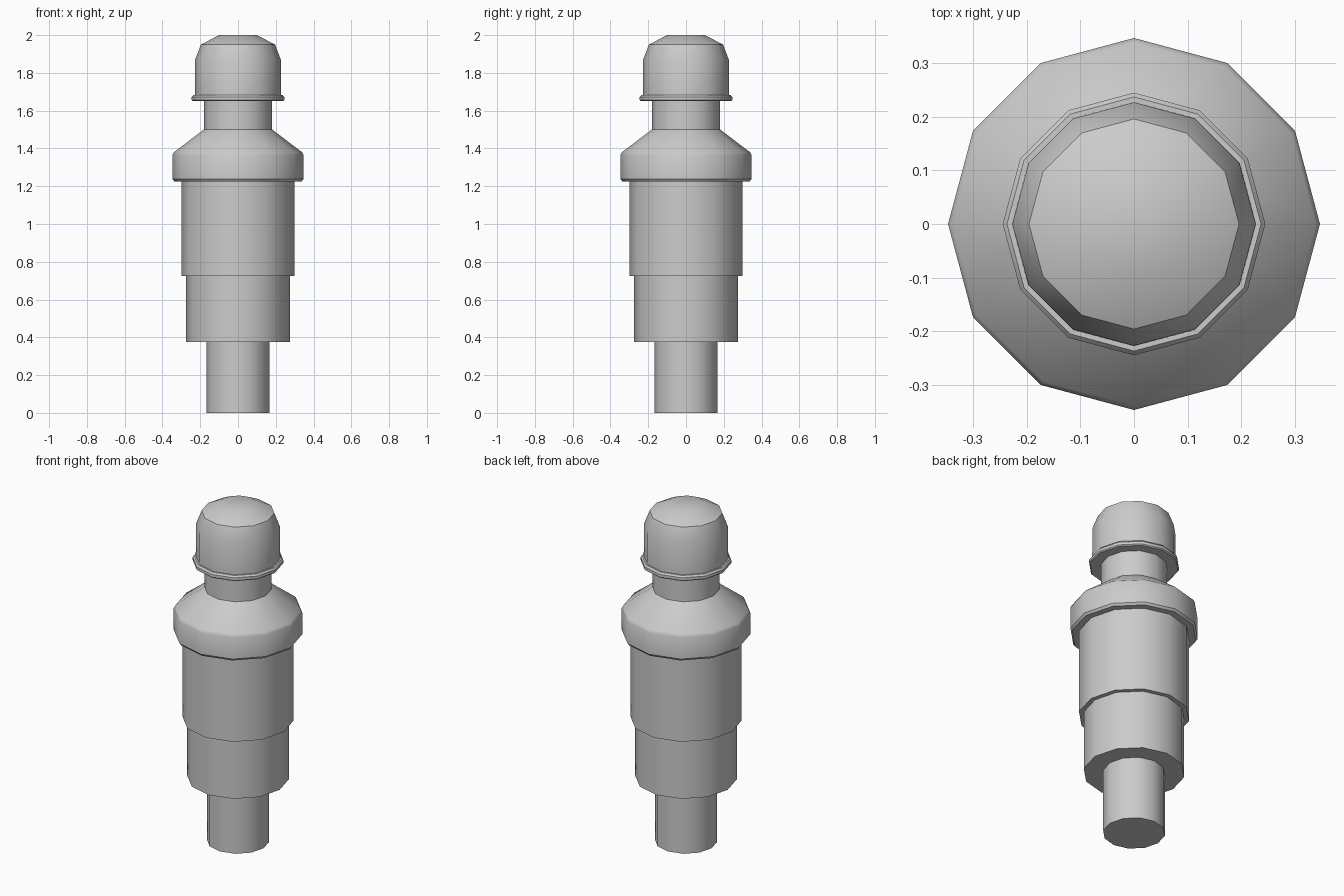
import bpy, bmesh
from math import radians, cos, sin, tau

if "Cube" in bpy.data.objects:
    bpy.data.objects.remove(bpy.data.objects["Cube"])

SIDES = 12


def lathe(name, profile):
    """Spin an (r, z) profile, listed bottom to top, into a 12-sided part."""
    bm = bmesh.new()
    rings = []
    for r, z in profile:
        if r == 0:
            rings.append([bm.verts.new((0, 0, z))] * SIDES)
        else:
            rings.append([bm.verts.new((r * cos(tau * i / SIDES), r * sin(tau * i / SIDES), z))
                          for i in range(SIDES)])
    for low, high in zip(rings, rings[1:]):
        for i in range(SIDES):
            j = (i + 1) % SIDES
            corners = dict.fromkeys((low[i], low[j], high[j], high[i]))
            bm.faces.new(list(corners))
    bmesh.ops.recalc_face_normals(bm, faces=bm.faces)
    mesh = bpy.data.meshes.new(name)
    bm.to_mesh(mesh)
    bm.free()
    obj = bpy.data.objects.new(name, mesh)
    bpy.context.collection.objects.link(obj)
    bpy.ops.object.select_all(action='DESELECT')
    obj.select_set(True)
    bpy.context.view_layer.objects.active = obj
    bpy.ops.object.shade_smooth_by_angle(angle=radians(35))
    return obj


# Each profile starts on the radius where the part below it ends
parts = {
    "base_pin": [(0, 0), (0.168, 0), (0.168, 0.375)],
    "lower_sleeve": [(0.168, 0.375), (0.274, 0.375), (0.274, 0.725)],
    "main_body": [(0.274, 0.725), (0.30, 0.725), (0.30, 1.225)],
    # Bevelled collar with a sloping shoulder
    "collar": [(0.30, 1.225), (0.337, 1.225), (0.347, 1.238), (0.347, 1.365),
               (0.339, 1.38), (0.181, 1.50)],
    "neck": [(0.181, 1.50), (0.181, 1.65)],
    # Thin lip under the cap
    "cap_lip": [(0.181, 1.65), (0.239, 1.65), (0.245, 1.656), (0.245, 1.672),
                (0.237, 1.682), (0.228, 1.682)],
    "domed_cap": [(0.228, 1.682), (0.227, 1.87), (0.196, 1.95), (0.10, 2.0), (0, 2.0)],
}
for name, profile in parts.items():
    lathe(name, profile)
